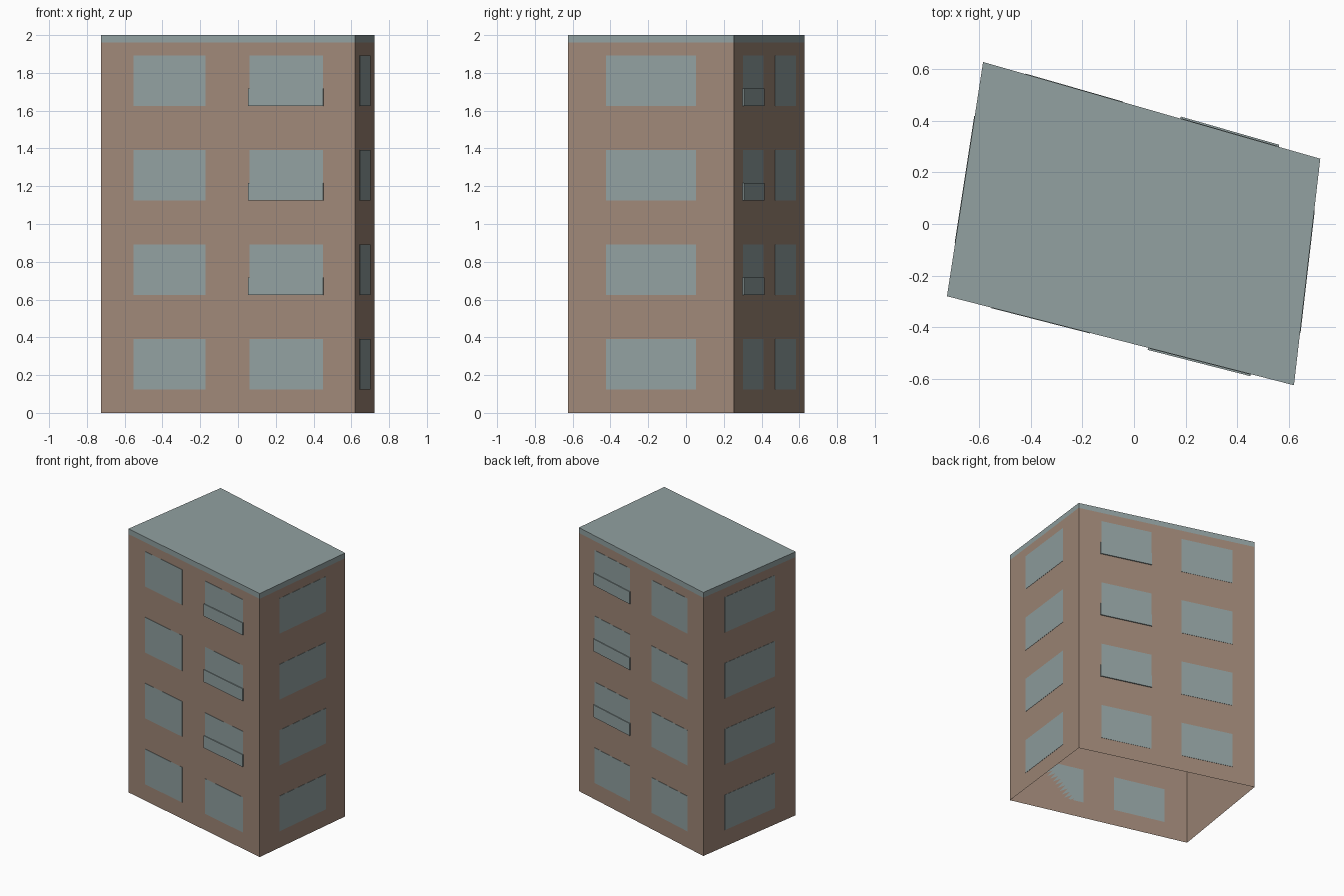
import bpy
import bmesh
from mathutils import Vector

cube = bpy.data.objects.get("Cube")
if cube:
    bpy.data.objects.remove(cube, do_unlink=True)


def make_material(name, rgb):
    mat = bpy.data.materials.new(name)
    mat.use_nodes = True
    color = (*rgb, 1.0)
    mat.diffuse_color = color
    bsdf = next(n for n in mat.node_tree.nodes if n.type == 'BSDF_PRINCIPLED')
    bsdf.inputs["Base Color"].default_value = color
    return mat


wall_brown = make_material("wall brown", (0.35, 0.246, 0.188))
glass_grey = make_material("glass and roof grey", (0.287, 0.356, 0.356))

HEIGHT, BAND = 2.0, 1.96
FLOORS = [0.125 + 0.5 * i for i in range(4)]
WINDOW_HEIGHT, PANEL_HEIGHT = 0.267, 0.093

# Footprint corners, counter-clockwise from the front right
corners = [Vector(c) for c in
           ((-0.725, -0.28), (0.62, -0.625), (0.722, 0.253), (-0.585, 0.628))]
sides = dict(zip(("front", "left", "back", "right"),
                 zip(corners, corners[1:] + corners[:1])))


def finish(bm, name, materials):
    mesh = bpy.data.meshes.new(name)
    bm.to_mesh(mesh)
    bm.free()
    for mat in materials:
        mesh.materials.append(mat)
    obj = bpy.data.objects.new(name, mesh)
    bpy.context.collection.objects.link(obj)
    return obj


def plate(bm, side, u0, u1, z0, z1, depth):
    """Thin block on a wall, spanning fractions u0 to u1 of its length."""
    a, b = sides[side]
    along = (b - a).normalized()
    out = Vector((along.y, -along.x)) * depth
    ends = [a.lerp(b, u0), a.lerp(b, u1)]
    ring = [ends[0], ends[0] + out, ends[1] + out, ends[1]]
    low = [bm.verts.new((*p, z0)) for p in ring]
    high = [bm.verts.new((*p, z1)) for p in ring]
    bm.faces.new(low[::-1])
    bm.faces.new(high)
    for i in range(4):
        j = (i + 1) % 4
        bm.faces.new((low[i], low[j], high[j], high[i]))
    bmesh.ops.recalc_face_normals(bm, faces=bm.faces)


# Building shell: open underneath, with a grey roof and parapet band
bm = bmesh.new()
rings = [[bm.verts.new((*c, z)) for c in corners] for z in (0, BAND, HEIGHT)]
for lower, upper in zip(rings, rings[1:]):
    for i in range(4):
        j = (i + 1) % 4
        bm.faces.new((lower[i], lower[j], upper[j], upper[i]))
bm.faces.new(rings[-1])
for face in bm.faces:
    face.material_index = int(face.calc_center_median().z > BAND)
finish(bm, "building_shell", [wall_brown, glass_grey])

# Windows: two columns on the long walls, one on the short walls
LONG = [(0.128, 0.412), (0.585, 0.874)]
SHORT = [(0.23, 0.772)]
columns = {"front": LONG, "back": LONG, "left": SHORT, "right": SHORT}
for side, spans in columns.items():
    bm = bmesh.new()
    for u0, u1 in spans:
        for z in FLOORS:
            plate(bm, side, u0, u1, z, z + WINDOW_HEIGHT, 0.002)
    finish(bm, side + "_windows", [glass_grey])

# Balcony panels on the three upper floors
for side, (u0, u1) in {"front": (0.58, 0.876), "back": (0.123, 0.415)}.items():
    bm = bmesh.new()
    for z in FLOORS[1:]:
        plate(bm, side, u0, u1, z, z + PANEL_HEIGHT, 0.008)
    finish(bm, side + "_balcony_panels", [glass_grey])
